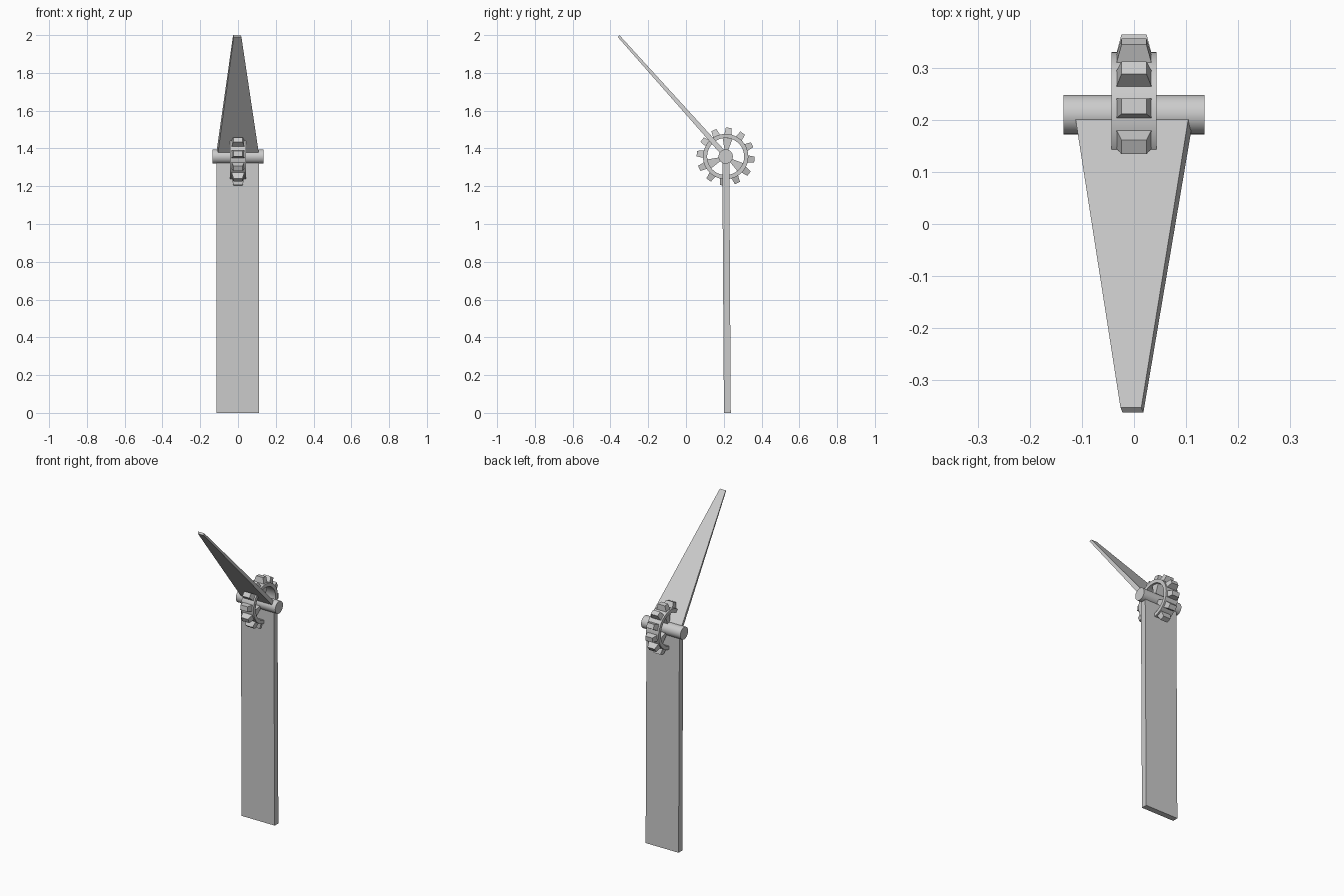
import bpy, bmesh, math
from math import sin, cos, radians
from mathutils import Matrix, Vector

cube = bpy.data.objects.get("Cube")
if cube:
    bpy.data.objects.remove(cube, do_unlink=True)

grey = bpy.data.materials.new("plain grey")
grey.use_nodes = True
colour = (0.6, 0.6, 0.6, 1)
grey.diffuse_color = colour
grey.node_tree.nodes["Principled BSDF"].inputs["Base Color"].default_value = colour

PIVOT = Vector((0, 0.21, 1.357))


def finish(name, bm):
    bmesh.ops.recalc_face_normals(bm, faces=bm.faces)
    mesh = bpy.data.meshes.new(name)
    bm.to_mesh(mesh)
    bm.free()
    mesh.materials.append(grey)
    obj = bpy.data.objects.new(name, mesh)
    bpy.context.collection.objects.link(obj)
    return obj


def bridge(bm, lower, upper):
    """Closed solid between two outlines with the same point count."""
    a = [bm.verts.new(p) for p in lower]
    b = [bm.verts.new(p) for p in upper]
    bm.faces.new(a)
    bm.faces.new(b)
    for i in range(len(a)):
        j = (i + 1) % len(a)
        bm.faces.new((a[i], a[j], b[j], b[i]))


def polar(r, degrees, x):
    a = radians(degrees)
    return PIVOT + Vector((x, r * cos(a), r * sin(a)))


def patch(r, middle, half_angle, half_width):
    """Four corners of a patch lying on the wheel's rim at radius r."""
    return [polar(r, middle + s * half_angle, t * half_width)
            for s, t in ((-1, -1), (1, -1), (1, 1), (-1, 1))]


def rect(x0, x1, y0, y1, z):
    return [(x0, y0, z), (x1, y0, z), (x1, y1, z), (x0, y1, z)]


# Upright board, leaning very slightly
bm = bmesh.new()
bridge(bm, rect(-0.115, 0.111, 0.201, 0.237, 0), rect(-0.115, 0.111, 0.192, 0.229, 1.36))
finish("board", bm)

# Tapered blade rising toward the front
bm = bmesh.new()
along = Vector((0, -0.56, 0.62)).normalized()
normal = Vector((0, along.z, -along.y))


def blade_end(centre, left, right, thick, shift):
    up, c = normal * thick / 2, Vector(centre)
    return [c + up + Vector((left, 0, 0)), c + up + Vector((right - shift, 0, 0)),
            c - up + Vector((right, 0, 0)), c - up + Vector((left + shift, 0, 0))]


bridge(bm, blade_end((0, 0.196, 1.378), -0.113, 0.111, 0.028, 0.006),
       blade_end((0, -0.357, 1.995), -0.026, 0.018, 0.013, 0.004))
finish("blade", bm)

# Axle through the wheel
bm = bmesh.new()
bmesh.ops.create_cone(bm, cap_ends=True, segments=32, radius1=0.038, radius2=0.038, depth=0.27,
                      matrix=Matrix.Translation(PIVOT) @ Matrix.Rotation(radians(90), 4, 'Y'))
axle = finish("axle", bm)
bpy.context.view_layer.objects.active = axle
axle.select_set(True)
bpy.ops.object.shade_smooth_by_angle(angle=radians(40))
axle.select_set(False)

# Wheel rim: a square ring swept round the axle
bm = bmesh.new()
STEPS = 48
rings = [[bm.verts.new(polar(r, k * 360 / STEPS, x))
          for r, x in ((0.098, -0.043), (0.12, -0.043), (0.12, 0.043), (0.098, 0.043))]
         for k in range(STEPS)]
for k in range(STEPS):
    a, b = rings[k], rings[(k + 1) % STEPS]
    for i in range(4):
        j = (i + 1) % 4
        bm.faces.new((a[i], a[j], b[j], b[i]))
rim = finish("wheel_rim", bm)
bpy.context.view_layer.objects.active = rim
rim.select_set(True)
bpy.ops.object.shade_smooth_by_angle(angle=radians(30))
rim.select_set(False)

# Twelve tapered teeth
bm = bmesh.new()
for k in range(12):
    middle = 84 + 30 * k
    bridge(bm, patch(0.117, middle, 9.5, 0.034), patch(0.154, middle, 5.5, 0.024))
finish("wheel_teeth", bm)

# Three flared spokes
bm = bmesh.new()
for k in range(3):
    middle = 84 + 120 * k
    bridge(bm, patch(0.03, middle, 16, 0.03), patch(0.101, middle, 15, 0.03))
finish("wheel_spokes", bm)
